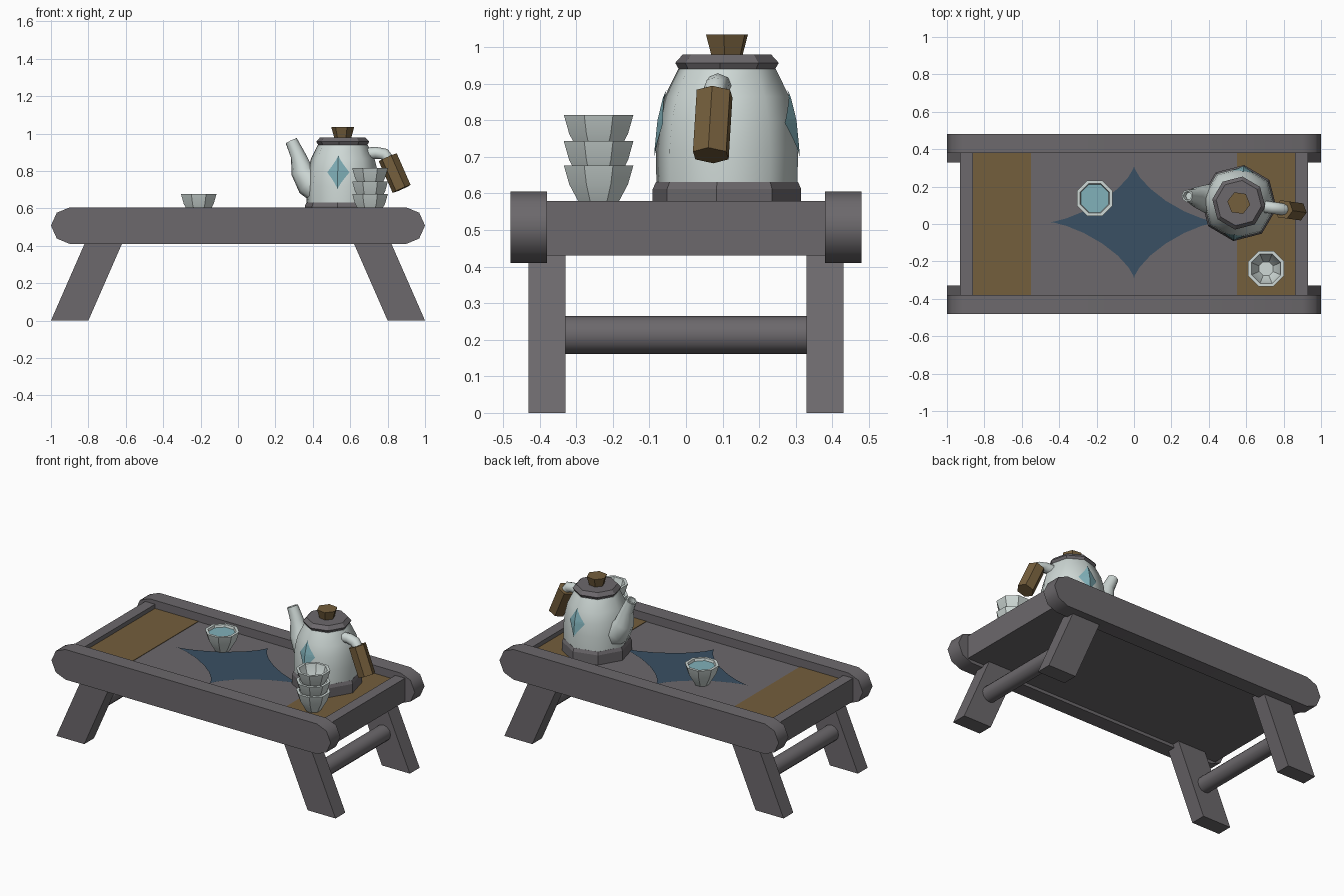
import bpy, bmesh, math
from mathutils import Vector

if "Cube" in bpy.data.objects:
    bpy.data.objects.remove(bpy.data.objects["Cube"])

def material(name, rgb):
    m = bpy.data.materials.new(name)
    m.diffuse_color = (*rgb, 1)
    m.use_nodes = True
    m.node_tree.nodes["Principled BSDF"].inputs["Base Color"].default_value = m.diffuse_color
    return m

GREY = material("grey_wood", (0.15, 0.14, 0.15))
BROWN = material("brown_wood", (0.175, 0.112, 0.045))
BLUE = material("dark_blue", (0.042, 0.08, 0.125))
TEAL = material("teal_glaze", (0.22, 0.44, 0.49))
WHITE = material("pale_ceramic", (0.62, 0.69, 0.67))

def finish(name, bm, mat, loc=(0, 0, 0), rot=0, smooth=0):
    if len(bm.faces) > 1:
        bmesh.ops.recalc_face_normals(bm, faces=bm.faces)
    me = bpy.data.meshes.new(name)
    bm.to_mesh(me)
    bm.free()
    me.materials.append(mat)
    ob = bpy.data.objects.new(name, me)
    bpy.context.collection.objects.link(ob)
    ob.location, ob.rotation_euler = loc, (0, 0, rot)
    if smooth:
        bpy.ops.object.select_all(action='DESELECT')
        ob.select_set(True)
        bpy.context.view_layer.objects.active = ob
        bpy.ops.object.shade_smooth_by_angle(angle=math.radians(smooth))
    return ob

def prism(name, pts, y0, y1, mat, smooth=0):
    """Extrude an (x, z) outline from y0 to y1."""
    bm = bmesh.new()
    f = bm.faces.new([bm.verts.new((x, y0, z)) for x, z in pts])
    ext = bmesh.ops.extrude_face_region(bm, geom=[f], use_keep_orig=True)["geom"]
    bmesh.ops.translate(bm, vec=(0, y1 - y0, 0),
                        verts=[v for v in ext if isinstance(v, bmesh.types.BMVert)])
    return finish(name, bm, mat, smooth=smooth)

def box(name, x0, x1, y0, y1, z0, z1, mat):
    return prism(name, [(x0, z0), (x1, z0), (x1, z1), (x0, z1)], y0, y1, mat)

def skin(bm, rings):
    """Join rings of vertices and cap both ends; returns the last cap."""
    n = len(rings[0])
    for a, b in zip(rings, rings[1:]):
        for i in range(n):
            bm.faces.new((a[i], a[(i + 1) % n], b[(i + 1) % n], b[i]))
    bm.faces.new(rings[0])
    return bm.faces.new(rings[-1])

def lathe(name, profile, mat, sides=8, phase=0.0, loc=(0, 0, 0), rot=0, smooth=0):
    bm = bmesh.new()
    ang = [phase + 2 * math.pi * i / sides for i in range(sides)]
    skin(bm, [[bm.verts.new((r * math.cos(a), r * math.sin(a), z)) for a in ang]
              for r, z in profile])
    return finish(name, bm, mat, loc, rot, smooth)

def tube(name, path, mat, loc, rot, sides=8, smooth=0, mouth=False):
    """Sweep (x, z, radius) points lying in the xz plane."""
    bm, rings = bmesh.new(), []
    for i, (x, z, r) in enumerate(path):
        a, b = path[max(i - 1, 0)], path[min(i + 1, len(path) - 1)]
        t = Vector((b[0] - a[0], 0, b[1] - a[1])).normalized()
        n = Vector((-t.z, 0, t.x))
        rings.append([bm.verts.new(Vector((x, 0, z)) + n * r * math.cos(k) + Vector((0, r * math.sin(k), 0)))
                      for k in (2 * math.pi * j / sides for j in range(sides))])
    cap = skin(bm, rings)
    bmesh.ops.recalc_face_normals(bm, faces=bm.faces)
    if mouth:
        bmesh.ops.inset_individual(bm, faces=[cap], thickness=0.009)
        d = cap.normal.copy()
        bmesh.ops.inset_individual(bm, faces=[cap], thickness=0.002)
        bmesh.ops.translate(bm, vec=d * -0.03, verts=cap.verts)
    return finish(name, bm, mat, loc, rot, smooth)

# --- table ---
FLOOR = 0.55
half_end = [(0.9, 0.605), (0.969, 0.577), (1.0, 0.508), (0.969, 0.439), (0.9, 0.41)]
rail = half_end + [(-x, z) for x, z in reversed(half_end)]
for sy, fb in ((-1, "front"), (1, "back")):
    prism(fb + "_rail", rail, sy * 0.38, sy * 0.48, GREY, smooth=50)
    for sx, lr in ((-1, "left"), (1, "right")):
        leg = [(sx * x, z) for x, z in ((1, 0), (0.8, 0), (0.612, 0.43), (0.812, 0.43))]
        prism(f"{fb}_{lr}_leg", leg, sy * 0.33, sy * 0.43, GREY)
box("tray_floor", -0.86, 0.86, -0.38, 0.38, 0.43, FLOOR, GREY)
for s, lr in ((-1, "left"), (1, "right")):
    box(lr + "_end_rail", *sorted((s * 0.86, s * 0.93)), -0.38, 0.38, 0.43, 0.58, GREY)
    box(lr + "_stripe", *sorted((s * 0.55, s * 0.86)), -0.38, 0.38, FLOOR, FLOOR + 0.003, BROWN)
    bar = [(s * 0.81 + 0.052 * math.cos(a), 0.213 + 0.052 * math.sin(a))
           for a in (math.pi * i / 6 for i in range(12))]
    prism(lr + "_leg_bar", bar, -0.33, 0.33, GREY, smooth=50)

# concave four-pointed star painted on the tray
bm = bmesh.new()
rim = []
for i in range(32):
    c, s = math.cos(math.pi * i / 16), math.sin(math.pi * i / 16)
    rim.append(bm.verts.new((math.copysign(0.45 * abs(c) ** 2.8, c),
                             0.01 + math.copysign(0.30 * abs(s) ** 2.8, s), FLOOR + 0.004)))
hub = bm.verts.new((0, 0.01, FLOOR + 0.004))
for i in range(32):
    bm.faces.new((hub, rim[i], rim[(i + 1) % 32]))
finish("star_inlay", bm, BLUE)

# --- cups ---
cup = [(0.043, 0), (0.061, 0.03), (0.087, 0.075), (0.103, 0.127),
       (0.085, 0.127), (0.07, 0.075), (0.04, 0.03)]
def make_cup(name, x, y, z):
    lathe(name, cup, WHITE, phase=math.pi / 8, loc=(x, y, z), smooth=25)
make_cup("filled_cup", -0.21, 0.137, FLOOR)
lathe("tea", [(0.079, 0.105), (0.081, 0.112)], TEAL, phase=math.pi / 8, loc=(-0.21, 0.137, FLOOR))
for i, dz in enumerate((0, 0.066, 0.138)):
    make_cup(f"stacked_cup_{i + 1}", 0.706, -0.239, FLOOR + dz)

# --- teapot, turned slightly ---
POT = dict(loc=(0.56, 0.112, 0), rot=math.radians(-8))
body = [(0.195, 0.63), (0.196, 0.72), (0.188, 0.80), (0.172, 0.865), (0.135, 0.94)]
lathe("teapot_base", [(0.205, FLOOR), (0.205, 0.612), (0.196, 0.632)], GREY, **POT)
lathe("teapot_body", body, WHITE, smooth=50, **POT)
lathe("teapot_lid", [(0.13, 0.935), (0.143, 0.957), (0.122, 0.98)], GREY, **POT)
lathe("lid_knob", [(0.046, 0.978), (0.062, 1.035)], BROWN, sides=6, **POT)
tube("teapot_spout", [(-0.11, 0.69, 0.08), (-0.18, 0.735, 0.075), (-0.22, 0.80, 0.06),
                      (-0.242, 0.885, 0.04), (-0.278, 0.962, 0.033)],
     WHITE, smooth=50, mouth=True, **POT)
tube("handle_arm", [(0.10, 0.89, 0.033), (0.18, 0.897, 0.032), (0.225, 0.89, 0.032),
                    (0.252, 0.855, 0.03)], WHITE, smooth=50, **POT)
tube("handle_grip", [(0.243, 0.873, 0.053), (0.318, 0.704, 0.053)], BROWN, sides=6, **POT)

def body_radius(z):
    for (r0, z0), (r1, z1) in zip(body, body[1:]):
        if z <= z1:
            return r0 + (r1 - r0) * (z - z0) / (z1 - z0)

# diamonds wrapped over the front and back edges of the body
for s, fb in ((-1, "front"), (1, "back")):
    bm, rows = bmesh.new(), []
    for i in range(-8, 9):
        v = i / 8
        z = 0.793 + 0.09 * v
        w = max(0.06 * (1 - abs(v)) ** 1.2, 0.0005)
        y = body_radius(z) + 0.004
        drop = w * math.tan(math.pi / 8)
        rows.append([bm.verts.new(p) for p in
                     ((-w, s * (y - drop), z), (0, s * y, z), (w, s * (y - drop), z))])
    for a, b in zip(rows, rows[1:]):
        for k in (0, 1):
            q = (a[k], a[k + 1], b[k + 1], b[k])
            bm.faces.new(q if s < 0 else q[::-1])
    finish(fb + "_diamond", bm, TEAL, **POT)
